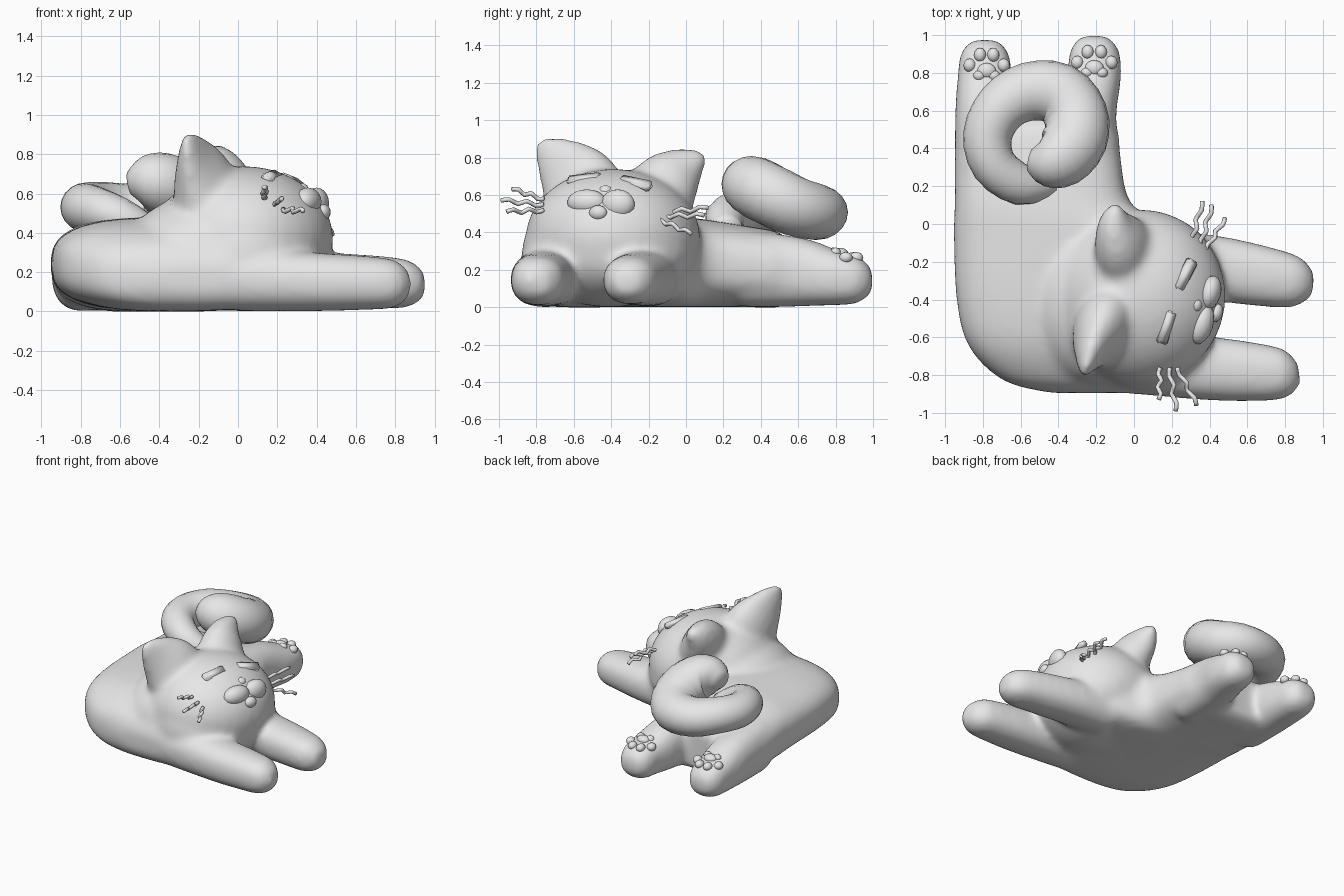
import bpy, bmesh, math
from mathutils import Vector, Matrix

if "Cube" in bpy.data.objects:
    bpy.data.objects.remove(bpy.data.objects["Cube"])

grey = bpy.data.materials.new("plain_grey")
grey.diffuse_color = (0.8, 0.8, 0.8, 1)
grey.use_nodes = True
grey.node_tree.nodes["Principled BSDF"].inputs["Base Color"].default_value = grey.diffuse_color


def finish(name, bm):
    """Turn a bmesh into a smooth shaded object."""
    bmesh.ops.recalc_face_normals(bm, faces=bm.faces)
    for f in bm.faces:
        f.smooth = True
    me = bpy.data.meshes.new(name)
    bm.to_mesh(me)
    bm.free()
    me.materials.append(grey)
    ob = bpy.data.objects.new(name, me)
    bpy.context.collection.objects.link(ob)
    return ob


def spline(rows, sub):
    """Catmull-Rom resampling of loft rows."""
    out = []
    for i in range(len(rows) - 1):
        quad = [rows[max(i - 1, 0)], rows[i], rows[i + 1], rows[min(i + 2, len(rows) - 1)]]
        for k in range(sub):
            t = k / sub
            out.append(tuple(.5 * (2 * b + (c - a) * t + (2 * a - 5 * b + 4 * c - d) * t * t
                                   + (3 * b - a - 3 * c + d) * t ** 3) for a, b, c, d in zip(*quad)))
    return out + [rows[-1]]


def loft(bm, rows, up=(0, 0, 1), axis=None, n=20, power=2.0, sub=1):
    """Closed tube through rows of (x, y, z, half width, half height)."""
    rows = spline(rows, sub)
    up, rings = Vector(up), []
    pts = [Vector(r[:3]) for r in rows]
    for i, r in enumerate(rows):
        t = Vector(axis) if axis else pts[min(i + 1, len(pts) - 1)] - pts[max(i - 1, 0)]
        side = t.cross(up).normalized()
        top = side.cross(t).normalized()
        ring = []
        for k in range(n):
            a = 2 * math.pi * k / n
            c, s = math.cos(a), math.sin(a)
            c = math.copysign(abs(c) ** (2 / power), c)
            s = math.copysign(abs(s) ** (2 / power), s)
            ring.append(bm.verts.new(pts[i] + side * c * r[3] + top * s * r[4]))
        rings.append(ring)
    for a, b in zip(rings, rings[1:]):
        for k in range(n):
            bm.faces.new((a[k], a[(k + 1) % n], b[(k + 1) % n], b[k]))
    bm.faces.new(rings[0])
    bm.faces.new(rings[-1])


def ball(bm, loc, size, yaw=0, u=16, v=10):
    m = Matrix.Translation(loc) @ Matrix.Rotation(yaw, 4, 'Z') @ Matrix.Diagonal((*size, 1))
    bmesh.ops.create_uvsphere(bm, u_segments=u, v_segments=v, radius=1, matrix=m)


YAW = math.radians(-17)
FACE = Vector((math.cos(YAW), math.sin(YAW), 0))

# Body: torso, head, legs and ears fused into one soft skin
bm = bmesh.new()
loft(bm, [(-.22, -.895, .17, .22, .07), (-.23, -.83, .185, .46, .165),
          (-.30, -.65, .22, .575, .22), (-.33, -.40, .237, .61, .237),
          (-.36, -.05, .24, .595, .24), (-.48, .10, .235, .47, .235),
          (-.51, .35, .215, .44, .215), (-.51, .50, .20, .425, .20),
          (-.51, .58, .18, .36, .14)], axis=(0, 1, 0), n=36, power=2.8, sub=4)
ball(bm, (.03, -.39, .37), (.455, .47, .37), YAW, 32, 20)            # head
ball(bm, (.06, -.41, .30), (.41, .475, .30), YAW, 32, 20)            # cheeks and chest
ball(bm, (-.15, -.40, .30), (.42, .46, .30), YAW, 32, 20)            # neck
loft(bm, [(0, -.73, .165, .17, .165), (.4, -.765, .15, .17, .15),    # front legs
          (.65, -.785, .145, .155, .138), (.8, -.795, .14, .13, .122),
          (.875, -.79, .14, .06, .06)], power=2.3, sub=3)
loft(bm, [(.1, -.2, .165, .17, .165), (.4, -.23, .155, .175, .15),
          (.7, -.28, .15, .16, .135), (.87, -.31, .14, .132, .12),
          (.95, -.32, .14, .06, .06)], power=2.3, sub=3)
for x0, x1, y in ((-.79, -.79, -.025), (-.25, -.21, -.003)):         # hind legs
    loft(bm, [(x0, .3 + y, .205, .16, .205), (x0, .6 + y, .188, .158, .188),
              (x1, .8 + y, .155, .145, .148), (x1, .93 + y, .145, .128, .123),
              (x1, 1.0 + y, .145, .07, .06)], power=2.4, sub=3)
loft(bm, [(-.12, -.50, .50, .23, .18), (-.18, -.575, .66, .225, .15),  # ears
          (-.225, -.665, .77, .16, .09), (-.25, -.74, .85, .09, .045),
          (-.26, -.77, .90, .035, .02)], up=FACE, sub=3)
loft(bm, [(-.02, -.22, .50, .22, .16), (-.07, -.10, .66, .185, .14),
          (-.10, -.01, .74, .13, .10), (-.10, .06, .785, .07, .06),
          (-.09, .105, .805, .03, .025)], up=FACE, sub=3)
body = finish("body", bm)
mod = body.modifiers.new("fuse", 'REMESH')
mod.mode, mod.voxel_size, mod.use_smooth_shade = 'VOXEL', .02, True
mod = body.modifiers.new("soften", 'SMOOTH')
mod.factor, mod.iterations = .5, 20

# Curled tail, thickening towards its raised tip
bm = bmesh.new()
loft(bm, [(-.45, .22, .40, .08, .08), (-.60, .21, .48, .11, .10),
          (-.74, .31, .52, .12, .12), (-.775, .47, .53, .13, .125),
          (-.70, .62, .53, .14, .13), (-.56, .70, .51, .155, .14),
          (-.40, .69, .51, .165, .15), (-.31, .58, .54, .17, .16),
          (-.31, .45, .60, .17, .165), (-.39, .355, .65, .165, .16),
          (-.48, .33, .66, .13, .13), (-.55, .34, .65, .06, .06)], n=20, sub=3)
finish("tail", bm)

# Muzzle, nose and chin
for name, loc, size in (("cheek_left", (.40, -.365, .55), (.06, .095, .08)),
                        ("cheek_right", (.355, -.53, .56), (.065, .11, .07)),
                        ("nose", (.325, -.43, .62), (.035, .038, .032)),
                        ("chin", (.435, -.47, .505), (.035, .05, .04))):
    bm = bmesh.new()
    ball(bm, loc, size, YAW)
    finish(name, bm)

# Closed eyes: slim slabs lying on the brow
for name, loc, d in (("eye_left", (.27, -.27, .662), (.085, .165, -.035)),
                     ("eye_right", (.17, -.545, .682), (.055, .175, .02))):
    t = Vector(d).normalized()
    nrm = Vector(((loc[0] - .03) / .2025, (loc[1] + .39) / .216, (loc[2] - .37) / .133))
    nrm = nrm.normalized() + FACE * .3
    nrm = (nrm - t * nrm.dot(t)).normalized()
    w = nrm.cross(t)
    rot = Matrix((t, w, nrm)).transposed().to_4x4()
    bm = bmesh.new()
    bmesh.ops.create_cube(bm, size=1, matrix=Matrix.Translation(loc) @ rot
                          @ Matrix.Diagonal((.18, .06, .045, 1)))
    bmesh.ops.bevel(bm, geom=bm.edges[:], offset=.008, segments=2, affect='EDGES')
    finish(name, bm)

# Crinkled whiskers, three per cheek
whiskers = [((.30, -.12, .51), (.36, .12, .53)), ((.35, -.13, .49), (.41, .10, .49)),
            ((.38, -.14, .47), (.48, .03, .39)), ((.14, -.76, .58), (.13, -.93, .63)),
            ((.19, -.76, .55), (.22, -.99, .57)), ((.23, -.76, .52), (.33, -.96, .51))]
for i, (a, b) in enumerate(whiskers):
    a, b = Vector(a), Vector(b)
    rows = []
    for k in range(6):
        p = a.lerp(b, k / 5) + Vector((.01, 0, .01)) * ((-1) ** k if 0 < k < 5 else 0)
        rows.append((*p, .012, .012))
    bm = bmesh.new()
    loft(bm, rows, n=8, sub=2)
    finish(f"whisker_{i + 1}", bm)

# Paw pads on the hind feet
for side, x, y in (("left", -.78, 0), ("right", -.21, .015)):
    bm = bmesh.new()
    ball(bm, (x, .81 + y, .288), (.05, .042, .03))
    for s in (-1, 1):
        ball(bm, (x + s * .04, .785 + y, .293), (.032, .028, .026), 0, 12, 8)
        ball(bm, (x + s * .09, .84 + y, .265), (.033, .036, .03), 0, 12, 8)
        ball(bm, (x + s * .035, .895 + y, .265), (.032, .038, .03), 0, 12, 8)
    finish(f"paw_pads_{side}", bm)
